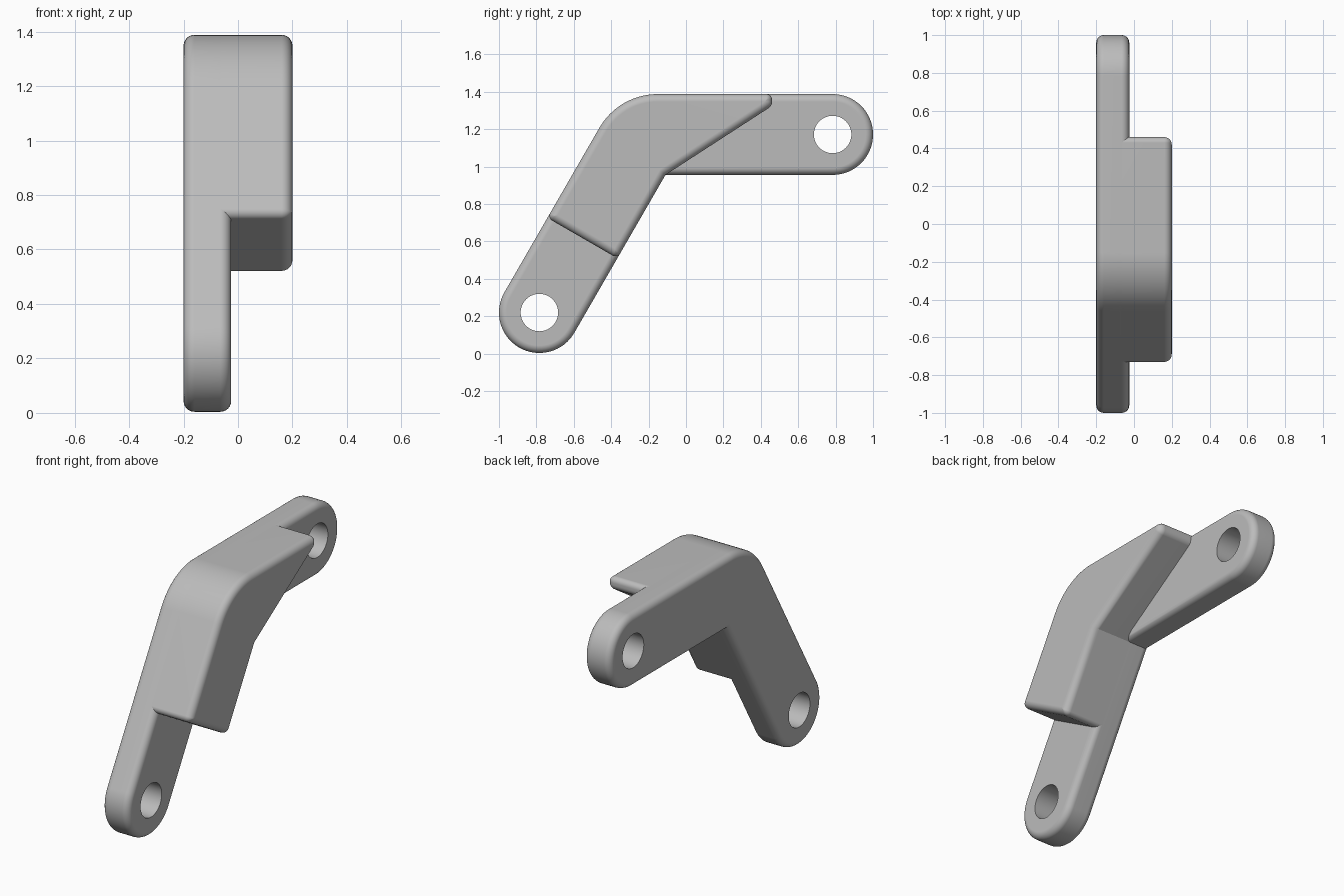
import bpy, bmesh, math
from mathutils import Vector as V

cube = bpy.data.objects.get("Cube")
if cube:
    bpy.data.objects.remove(cube, do_unlink=True)

grey = bpy.data.materials.new("plain grey")
grey.use_nodes = True
color = (0.5, 0.5, 0.5, 1)
grey.diffuse_color = color
grey.node_tree.nodes["Principled BSDF"].inputs["Base Color"].default_value = color

HALF = 0.2        # half of the overall thickness
STEP = -0.025     # face of the thin plate
EDGE = 0.04       # rounding of the rims
ARM = 0.216       # half width of the arms
HOLE = 0.1


def outline(corners, inset):
    """Counter-clockwise polygon moved inwards, with every corner (point, radius) filleted."""
    points = []
    count = len(corners)
    for i, (p, radius) in enumerate(corners):
        a = (p - corners[i - 1][0]).normalized()
        b = (corners[(i + 1) % count][0] - p).normalized()
        na, nb = V((-a.y, a.x)), V((-b.y, b.x))
        p = p + (na + nb) * inset / (1 + na.dot(nb))
        if radius == 0:
            points.append(p)
            continue
        r = max(radius - inset, 0)
        centre = p + (na + nb) * r / (1 + na.dot(nb))
        turn = math.atan2(a.x * b.y - a.y * b.x, a.dot(b))
        steps = 16 if radius > 0.1 else 6
        for k in range(steps + 1):
            t = turn * k / steps
            c, s = math.cos(t), math.sin(t)
            points.append(centre - r * V((na.x * c - na.y * s, na.x * s + na.y * c)))
    return points


def slab(name, corners, x0, x1, round_start):
    """Loft the outline along x with a rounded rim at one or both ends."""
    arc = [math.pi / 2 * k / 6 for k in range(7)]
    start = [(x0 + EDGE * (1 - math.cos(t)), EDGE * (1 - math.sin(t))) for t in arc]
    end = [(x1 - EDGE * (1 - math.cos(t)), EDGE * (1 - math.sin(t))) for t in reversed(arc)]
    layers = (start if round_start else [(x0, 0)]) + end
    bm = bmesh.new()
    rings = [[bm.verts.new((x, p.x, p.y)) for p in outline(corners, d)] for x, d in layers]
    for low, high in zip(rings, rings[1:]):
        for i in range(len(low)):
            bm.faces.new((low[i - 1], low[i], high[i], high[i - 1]))
    bm.faces.new(rings[0][::-1])
    bm.faces.new(rings[-1])
    bmesh.ops.remove_doubles(bm, verts=bm.verts, dist=0.00005)
    bmesh.ops.recalc_face_normals(bm, faces=bm.faces)
    mesh = bpy.data.meshes.new(name)
    bm.to_mesh(mesh)
    bm.free()
    mesh.materials.append(grey)
    obj = bpy.data.objects.new(name, mesh)
    bpy.context.collection.objects.link(obj)
    return obj


def activate(obj):
    bpy.ops.object.select_all(action='DESELECT')
    obj.select_set(True)
    bpy.context.view_layer.objects.active = obj


def drill(obj, centre):
    bpy.ops.mesh.primitive_cylinder_add(vertices=64, radius=HOLE, depth=1,
                                        location=(0, centre.x, centre.y),
                                        rotation=(0, math.pi / 2, 0))
    cutter = bpy.context.object
    cutter.hide_render = True
    cutter.data.materials.append(grey)
    activate(obj)
    mod = obj.modifiers.new("hole", 'BOOLEAN')
    mod.operation, mod.solver, mod.object = 'DIFFERENCE', 'EXACT', cutter
    bpy.ops.object.modifier_apply(modifier=mod.name)
    bpy.data.objects.remove(cutter, do_unlink=True)


def finish(obj):
    activate(obj)
    bpy.ops.object.shade_smooth_by_angle(angle=math.radians(25))
    mod = obj.modifiers.new("clean shading", 'WEIGHTED_NORMAL')
    mod.keep_sharp = True


# Layout in the side plane (y, z): a leaning arm and a level arm
low, high = V((-0.784, ARM)), V((0.784, 1.172))
along = V((0.5, math.sqrt(3) / 2))
across = V((along.y, -along.x)) * ARM
up = V((0, ARM))
level = V((1, 0))
low.y += 0.004


def meet(p, z):
    return p + along * ((z - p.y) / along.y)


inner = meet(low + across, high.y - ARM)
outer = meet(low - across, high.y + ARM)

# Thin plate with both round ends and its pin holes
tail = low - along * ARM
tip = high + level * ARM
plate = slab("bent_plate", [
    (tail - across, ARM), (tail + across, ARM), (inner, 0),
    (tip - up, ARM), (tip + up, ARM), (outer, 0.36)], -HALF, STEP, True)
drill(plate, low)
drill(plate, high)
finish(plate)

# Thick block on the elbow, cut square below and slanted above
cut = low + along * 0.46
nose = V((0.46, high.y + ARM))
block = slab("elbow_block", [
    (cut - across, 0.03), (cut + across, 0.03), (inner, 0),
    (nose - V((0, 0.063)), 0.04), (nose, 0.03), (outer, 0.36)], STEP - EDGE, HALF, False)
finish(block)
